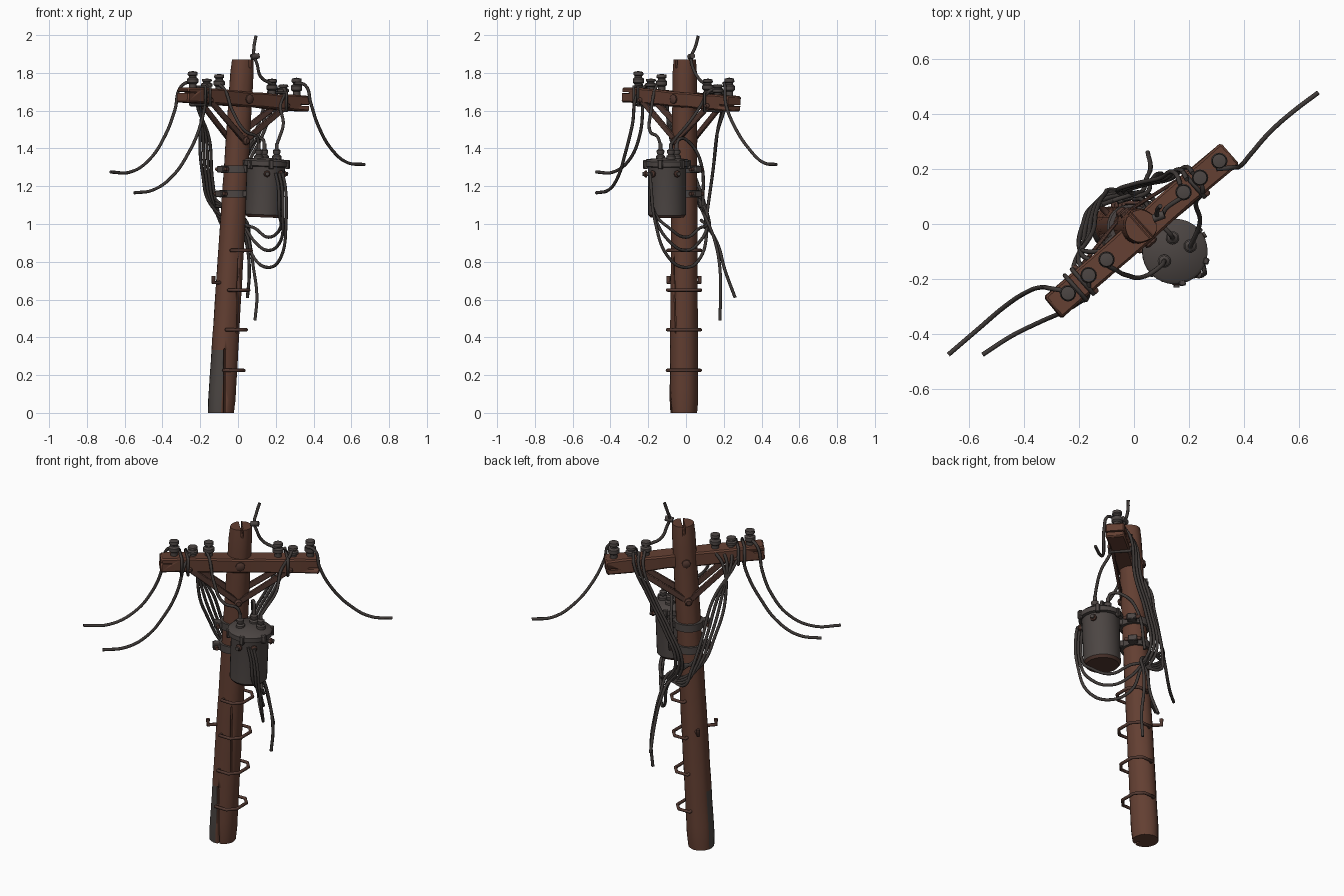
import bpy, bmesh, math, random
from mathutils import Vector as V, Matrix

random.seed(4)
if "Cube" in bpy.data.objects:
    bpy.data.objects.remove(bpy.data.objects["Cube"])


def material(name, rgb):
    m = bpy.data.materials.new(name)
    m.use_nodes = True
    m.diffuse_color = (*rgb, 1)
    m.node_tree.nodes["Principled BSDF"].inputs["Base Color"].default_value = (*rgb, 1)
    return m


WOOD = material("brown wood", (0.125, 0.05, 0.032))
METAL = material("grey metal", (0.072, 0.06, 0.056))
CABLE = material("dark cable", (0.05, 0.042, 0.039))
RUST = material("rusty iron", (0.085, 0.04, 0.03))
WORN = material("weathered grey", (0.07, 0.06, 0.055))


def finish(name, bm, mats, matrix=Matrix(), smooth=40):
    bmesh.ops.recalc_face_normals(bm, faces=bm.faces)
    me = bpy.data.meshes.new(name)
    bm.to_mesh(me)
    bm.free()
    ob = bpy.data.objects.new(name, me)
    bpy.context.collection.objects.link(ob)
    ob.matrix_world = matrix
    for m in mats:
        me.materials.append(m)
    bpy.ops.object.select_all(action="DESELECT")
    ob.select_set(True)
    bpy.context.view_layer.objects.active = ob
    bpy.ops.object.shade_smooth_by_angle(angle=math.radians(smooth))
    return ob


def frame(origin, direction, track="Z", up="Y"):
    return Matrix.Translation(origin) @ V(direction).to_track_quat(track, up).to_matrix().to_4x4()


def lathe(name, base, profile, mat, axis=(0, 0, 1), seg=16):
    bm = bmesh.new()
    vs = [bm.verts.new((r, 0, z)) for r, z in profile]
    es = [bm.edges.new(p) for p in zip(vs, vs[1:])]
    bmesh.ops.spin(bm, geom=vs + es, axis=(0, 0, 1), cent=(0, 0, 0),
                   angle=math.tau, steps=seg, use_duplicate=False)
    bmesh.ops.remove_doubles(bm, verts=bm.verts, dist=0.0004)
    return finish(name, bm, [mat], frame(base, axis))


def rod(name, a, b, r, mat, seg=10):
    h = (V(b) - V(a)).length
    return lathe(name, a, [(0, 0), (r, 0), (r, h), (0, h)], mat, V(b) - V(a), seg)


def box(name, center, size, direction, mat, bevel=0.004, cuts=0, rough=0):
    bm = bmesh.new()
    bmesh.ops.create_cube(bm, size=1, matrix=Matrix.Diagonal((*size, 1)))
    long_edges = [e for e in bm.edges if abs(e.verts[0].co.x - e.verts[1].co.x) > size[0] / 2]
    if cuts:
        bmesh.ops.subdivide_edges(bm, edges=long_edges, cuts=cuts, use_grid_fill=True)
        for v in bm.verts:
            v.co += V((random.uniform(-rough, rough) for _ in range(3)))
    sharp = [e for e in bm.edges if len(e.link_faces) == 2 and e.calc_face_angle() > 1]
    bmesh.ops.bevel(bm, geom=sharp, offset=bevel, segments=1, affect="EDGES")
    return finish(name, bm, [mat], frame(center, direction, "X", "Z"))


def tube(name, points, r=0.0085, mat=CABLE, straight=False):
    cu = bpy.data.curves.new(name, "CURVE")
    cu.dimensions = "3D"
    cu.bevel_depth, cu.bevel_resolution, cu.resolution_u = r, 2, 6
    cu.use_fill_caps = True
    sp = cu.splines.new("BEZIER")
    sp.bezier_points.add(len(points) - 1)
    for bp, p in zip(sp.bezier_points, points):
        bp.co = p
        bp.handle_left_type = bp.handle_right_type = "VECTOR" if straight else "AUTO"
    cu.materials.append(mat)
    ob = bpy.data.objects.new(name, cu)
    bpy.context.collection.objects.link(ob)
    bpy.ops.object.select_all(action="DESELECT")
    ob.select_set(True)
    bpy.context.view_layer.objects.active = ob
    bpy.ops.object.convert(target="MESH")
    return ob


def cut(target, cutter):
    mod = target.modifiers.new("split", "BOOLEAN")
    mod.operation, mod.solver, mod.object = "DIFFERENCE", "EXACT", cutter
    bpy.context.view_layer.objects.active = target
    bpy.ops.object.modifier_apply(modifier="split")
    bpy.data.objects.remove(cutter)


# leaning pole with uneven grain and a weathered patch near the foot
def pole_at(z):
    return V((-0.09 + 0.115 * z / 1.87, -0.012 + 0.005 * z / 1.87, z))


def pole_r(z):
    return 0.075 - 0.012 * z / 1.87


SIDES, RINGS = 24, 28
grain = [random.uniform(0.96, 1.02) for _ in range(SIDES)]
bm = bmesh.new()
rings = []
for i in range(RINGS + 1):
    z = 1.87 * i / RINGS
    end = 0.93 if i in (0, RINGS) else 1
    rings.append([bm.verts.new(pole_at(z) + V((math.cos(a), math.sin(a), 0)) * pole_r(z) * end * g
                               * random.uniform(0.99, 1.01))
                  for a, g in ((math.tau * k / SIDES, grain[k]) for k in range(SIDES))])
for low, high in zip(rings, rings[1:]):
    for k in range(SIDES):
        j = (k + 1) % SIDES
        f = bm.faces.new((low[k], low[j], high[j], high[k]))
        c = f.calc_center_median()
        d = (c - pole_at(c.z)).normalized()
        if d.dot(V((-0.8, -0.6, 0))) > 0.62 + 0.5 * max(0, c.z - 0.2) and c.z < 0.36:
            f.material_index = 1
bm.faces.new(rings[0])
bm.faces.new(rings[-1])
pole = finish("pole", bm, [WOOD, WORN])
D, N = V((0.75, 0.66, 0)).normalized(), V((0.66, -0.75, 0)).normalized()
cut(pole, box("top_split", pole_at(1.87), (0.3, 0.014, 0.09), N, WOOD))
cut(pole, box("foot_split", pole_at(0.1) + V((0.012, -0.07, 0)), (0.08, 0.011, 0.48), (0, 1, 0), WOOD))
cut(pole, box("side_crack", pole_at(0.62) + V((0.05, -0.05, 0)), (0.05, 0.008, 0.4), N, WOOD))

# crossarm with split ends
A, B = V((-0.295, -0.305, 1.685)), V((0.345, 0.255, 1.637))
arm_dir = (B - A).normalized()
arm = box("crossarm", (A + B) / 2, ((B - A).length, 0.102, 0.08), arm_dir, WOOD, 0.008, 7, 0.003)
for end, s in ((A, 0.012), (B, -0.01)):
    cut(arm, box("arm_split", end + V((0, 0, s)), (0.12, 0.2, 0.008), arm_dir, WOOD, 0.001))


def bolt(name, p, direction, r=0.02, h=0.016):
    return lathe(name, p, [(0, 0), (r, 0), (r, h * 0.6), (r * 0.6, h), (0, h)], RUST, direction, 8)


bolt("arm_bolt", (A + B) / 2 + N * 0.05, N, 0.026)
bolt("arm_back_bolt", pole_at(1.66) - N * 0.06, -N, 0.024)

# diagonal braces, front and back
for face, off in (("front", 0.058), ("back", -0.058)):
    root = pole_at(1.44) + N * off
    for s in (-1, 1):
        top = (A + B) / 2 + arm_dir * 0.27 * s + N * off * 0.75 - V((0, 0, 0.02))
        box(face + "_brace", (root + top) / 2, ((top - root).length, 0.014, 0.034), top - root, RUST)
        bolt(face + "_brace_bolt", top + N * off * 0.1, N * off, 0.013)
    bolt(face + "_root_bolt", root, N * off, 0.022, 0.024)

# pin insulators, each placed by x along the arm
for x, h in ((-0.24, 1.81), (-0.165, 1.77), (-0.10, 1.795), (0.18, 1.77), (0.24, 1.74), (0.31, 1.775)):
    p = A.lerp(B, (x - A.x) / (B.x - A.x))
    base = V((p.x, p.y + 0.005, p.z + 0.03))
    k = h - base.z
    lathe("insulator", base, [(0, 0), (0.02, 0), (0.02, k * 0.3), (0.03, k * 0.38), (0.03, k * 0.58),
          (0.02, k * 0.66), (0.02, k * 0.74), (0.027, k * 0.79), (0.025, k * 0.95), (0, k)], METAL)

# transformer tank, its underside rusted
low, high = V((0.137, -0.1, 1.035)), V((0.15, -0.1, 1.36))
tank = lathe("transformer", low, [(0, 0), (0.088, 0), (0.1, 0.014), (0.101, 0.255), (0.103, 0.268),
             (0.119, 0.272), (0.119, 0.298), (0.108, 0.308), (0, 0.318)], METAL, high - low, 32)
tank.data.materials.append(RUST)
for f in tank.data.polygons:
    if f.normal.z < -0.5 and f.center.z < 0.02:
        f.material_index = 1
for k in range(6):
    d = V((math.cos(k * math.tau / 6 - 0.3), math.sin(k * math.tau / 6 - 0.3), 0))
    box("lid_clamp", high + d * 0.117 - V((0, 0, 0.045)), (0.022, 0.024, 0.05), d, METAL)
for a in (-1.5, -0.75, 0.5):
    d = V((math.cos(a), math.sin(a), 0))
    p = V((0.146, -0.1, 1.265)) + d * 0.095
    rod("tank_terminal", p, p + d * 0.036, 0.011, METAL)
    bolt("terminal_nut", p + d * 0.012, d, 0.018)
for x, y in ((0.14, -0.05), (0.205, -0.08), (0.11, -0.135)):
    lathe("bushing", (x, y, 1.34), [(0, 0), (0.024, 0), (0.024, 0.02), (0.015, 0.027), (0.02, 0.038),
          (0.02, 0.05), (0.01, 0.058), (0.01, 0.085), (0, 0.085)], METAL)

# clamp bands holding the tank to the pole
for z in (1.29, 1.16):
    c = pole_at(z)
    lathe("clamp_band", c - V((0, 0, 0.021)), [(0.05, 0), (0.08, 0), (0.08, 0.042), (0.05, 0.042), (0.05, 0)],
          METAL, seg=24)
    for s in (-1, 1):
        box("clamp_ear", c + D * 0.09 * s, (0.05, 0.05, 0.036), D * s, METAL)
        rod("clamp_bolt", c + D * 0.098 * s - N * 0.045, c + D * 0.098 * s + N * 0.045, 0.01, RUST)
    to = V((0.146, -0.1, z)) - c
    box("tank_bracket", c + to * 0.45, (0.1, 0.07, 0.036), to, METAL)

# staple-shaped climbing rungs and two upturned pegs
for z in (0.225, 0.44, 0.65, 0.86):
    c = pole_at(z)
    shape = [(0, -0.05), (0.0, -0.088), (0.07, -0.088), (0.108, -0.045)]
    shape += [(x, -y) for x, y in reversed(shape)]
    tube("rung", [c + V((x, y, 0)) for x, y in shape], 0.009, RUST, True)
for s in (-1, 1):
    c, d = pole_at(0.69), V((-0.7, 0.7 * s, 0))
    tube("peg", [c + d * 0.05, c + d * 0.118, c + d * 0.118 + V((0, 0, 0.035))], 0.011, RUST, True)

# overhead lines leaving both ends of the arm
tube("left_line", [(0.3, 0.2, 1.745), (0.355, 0.205, 1.735), (0.385, 0.21, 1.64), (0.425, 0.255, 1.52),
     (0.5, 0.34, 1.39), (0.58, 0.41, 1.325), (0.67, 0.478, 1.315)])
tube("right_outer_line", [(-0.24, -0.245, 1.76), (-0.3, -0.235, 1.73), (-0.335, -0.23, 1.6),
     (-0.385, -0.245, 1.47), (-0.47, -0.3, 1.34), (-0.57, -0.385, 1.275), (-0.675, -0.475, 1.275)])
tube("right_inner_line", [(-0.165, -0.2, 1.74), (-0.165, -0.25, 1.7), (-0.2, -0.285, 1.52),
     (-0.26, -0.32, 1.38), (-0.35, -0.36, 1.25), (-0.45, -0.41, 1.18), (-0.55, -0.475, 1.165)])

# lead rising past the pole top
tube("top_lead", [(0.095, 0.065, 1.995), (0.085, 0.05, 1.94), (0.085, 0.03, 1.89), (0.1, 0.03, 1.85),
     (0.12, 0.06, 1.78), (0.18, 0.1, 1.74)])
rod("lead_clip", (0.07, 0.02, 1.885), (0.11, 0.035, 1.89), 0.015, METAL)

# jumpers from the tank up to the insulators
tube("right_jumper", [(0.11, -0.135, 1.42), (0.1, -0.15, 1.46), (0.04, -0.19, 1.49), (-0.03, -0.185, 1.6),
     (-0.07, -0.165, 1.71), (-0.1, -0.15, 1.74)])
tube("left_jumper", [(0.205, -0.08, 1.42), (0.22, -0.05, 1.46), (0.24, 0.01, 1.53), (0.225, 0.08, 1.63),
     (0.25, 0.12, 1.7), (0.24, 0.16, 1.72)])
tube("short_jumper", [(0.14, -0.05, 1.42), (0.13, -0.035, 1.45), (0.08, 0.02, 1.43), (0.04, 0.08, 1.32),
     (0.0, 0.09, 1.1)])

# slack loops hanging beneath the tank and round behind the pole
for i, sag in enumerate((0.77, 0.86, 0.93)):
    k = i * 0.018
    tube("slack_loop", [(0.235 - k, -0.19, 1.27), (0.25 - k, -0.185, 1.2), (0.255 - k, -0.165, 1.02 + k),
         (0.225, -0.09, sag + 0.05), (0.16, 0, sag), (0.085, 0.075, sag + 0.05), (0.04, 0.11, 0.96 + k),
         (-0.03, 0.1, 1.05 + k), (-0.12, 0.07, 1.13 - k)])

# cable bundle dropping from the arm behind the pole
for i in range(4):
    k = i * 0.016
    tube("right_drop", [(-0.12 - k * 2, -0.1 - k * 2, 1.7), (-0.17 - k, -0.1 - k, 1.64),
         (-0.2 + k, -0.08 + k, 1.45), (-0.185 + k, 0.0 + k, 1.25), (-0.155 + k, 0.06 + k, 1.12 - k),
         (-0.08, 0.1 + k / 2, 1.04 - k), (0.02, 0.1, 0.98)])
for i in range(3):
    k = i * 0.022
    tube("left_drop", [(0.17 + k, 0.14 + k, 1.72), (0.15 + k, 0.185 + k / 2, 1.66), (0.09 + k, 0.165, 1.48),
         (0.0 + k, 0.145, 1.3), (-0.06 + k, 0.12, 1.12), (-0.01 + k, 0.1, 0.98)])

# loose cable tails
tube("long_tail", [(-0.04, 0.09, 1.06), (0.04, 0.11, 1.02), (0.06, 0.15, 0.92), (0.08, 0.178, 0.78),
     (0.1, 0.182, 0.62), (0.09, 0.18, 0.49)])
tube("short_tail", [(-0.06, 0.08, 1.02), (0.02, 0.11, 0.99), (0.045, 0.165, 0.9), (0.06, 0.205, 0.76),
     (0.05, 0.26, 0.61)])

# cable ties wrapped round the arm
for t in (0.13, 0.17, 0.8):
    c = A.lerp(B, t)
    ring = [(-0.06, -0.048), (-0.06, 0.048), (0.06, 0.048), (0.06, -0.048), (-0.06, -0.048)]
    tube("arm_tie", [c + N * a + V((0, 0, b)) for a, b in ring], 0.008, CABLE, True)
